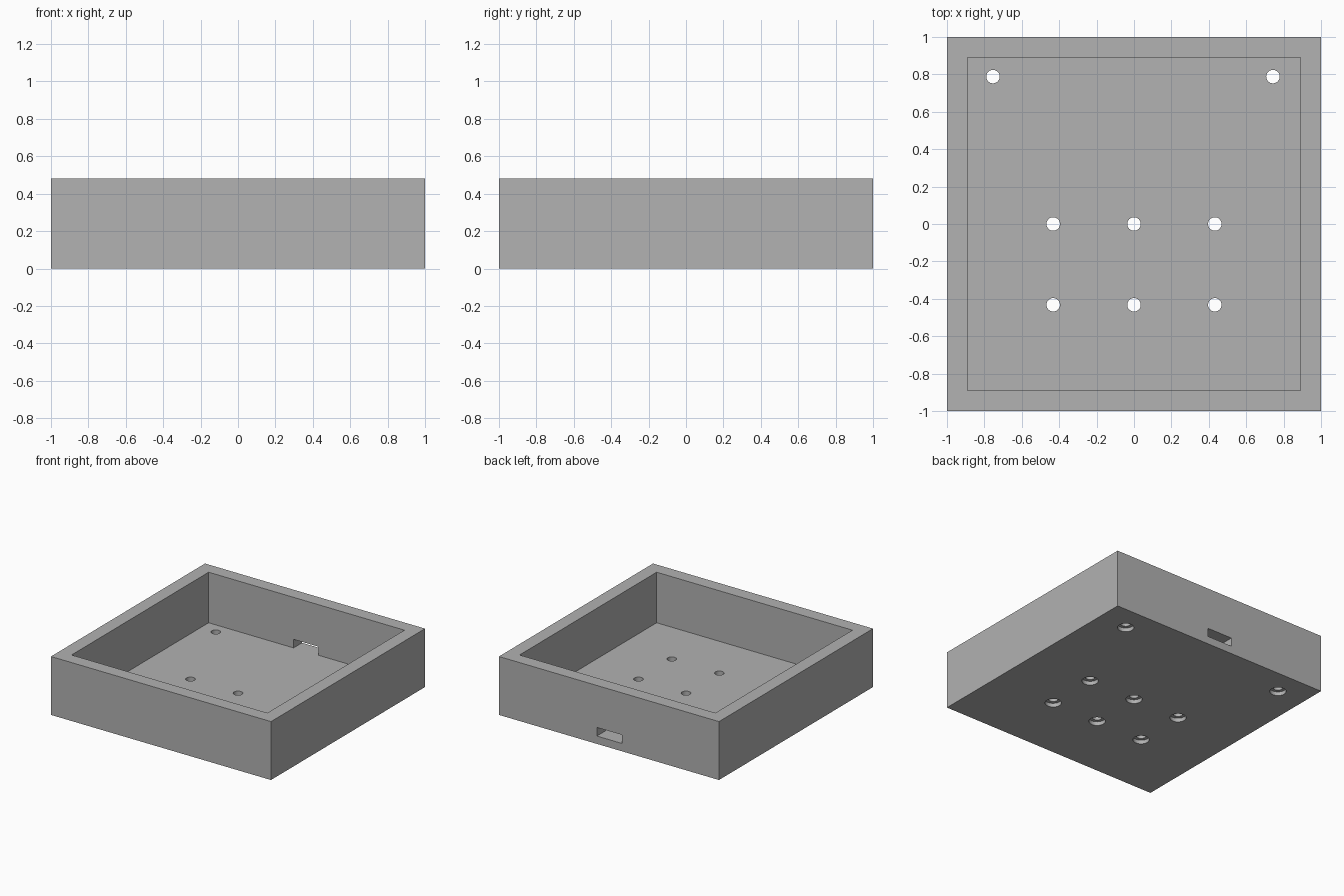
import bpy

if "Cube" in bpy.data.objects:
    bpy.data.objects.remove(bpy.data.objects["Cube"])

FLOOR, HEIGHT, INNER = 0.0645, 0.48, 0.89

grey = bpy.data.materials.new("grey_plastic")
grey.diffuse_color = (0.445, 0.445, 0.445, 1)
grey.use_nodes = True
grey.node_tree.nodes["Principled BSDF"].inputs["Base Color"].default_value = grey.diffuse_color


def block(name, low, high):
    bpy.ops.mesh.primitive_cube_add(size=1, location=[(a + b) / 2 for a, b in zip(low, high)])
    ob = bpy.context.object
    ob.name = name
    ob.scale = [b - a for a, b in zip(low, high)]
    bpy.ops.object.transform_apply(location=True, rotation=True, scale=True)
    ob.data.materials.append(grey)
    return ob


def cylinder(name, x, y, radius, z0, z1):
    bpy.ops.mesh.primitive_cylinder_add(vertices=32, radius=radius, depth=z1 - z0,
                                        location=(x, y, (z0 + z1) / 2))
    ob = bpy.context.object
    ob.name = name
    ob.data.materials.append(grey)
    return ob


def cut(target, cutter):
    mod = target.modifiers.new("cut", 'BOOLEAN')
    mod.operation = 'DIFFERENCE'
    mod.solver = 'EXACT'
    mod.object = cutter
    cutter.hide_render = True
    bpy.context.view_layer.objects.active = target
    bpy.ops.object.modifier_apply(modifier=mod.name)
    bpy.data.objects.remove(cutter)


# open tray: outer block with a square cavity
tray = block("open_tray", (-1, -1, 0), (1, 1, HEIGHT))
cut(tray, block("cavity", (-INNER, -INNER, FLOOR), (INNER, INNER, HEIGHT + 0.2)))

# cable slot through the back wall, level with the floor
cut(tray, block("cable_slot", (-0.118, 0.8, FLOOR), (0.11, 1.1, 0.135)))

# screw holes: narrow through holes with wide recesses underneath
holes = [(x, y) for x in (-0.432, 0, 0.432) for y in (0, -0.432)]
holes += [(-0.754, 0.788), (0.743, 0.788)]
for x, y in holes:
    cut(tray, cylinder("screw_hole", x, y, 0.036, -0.1, 0.2))
    cut(tray, cylinder("screw_recess", x, y, 0.062, -0.1, 0.032))

bpy.ops.object.select_all(action='DESELECT')
tray.select_set(True)
bpy.context.view_layer.objects.active = tray
bpy.ops.object.shade_smooth_by_angle()
